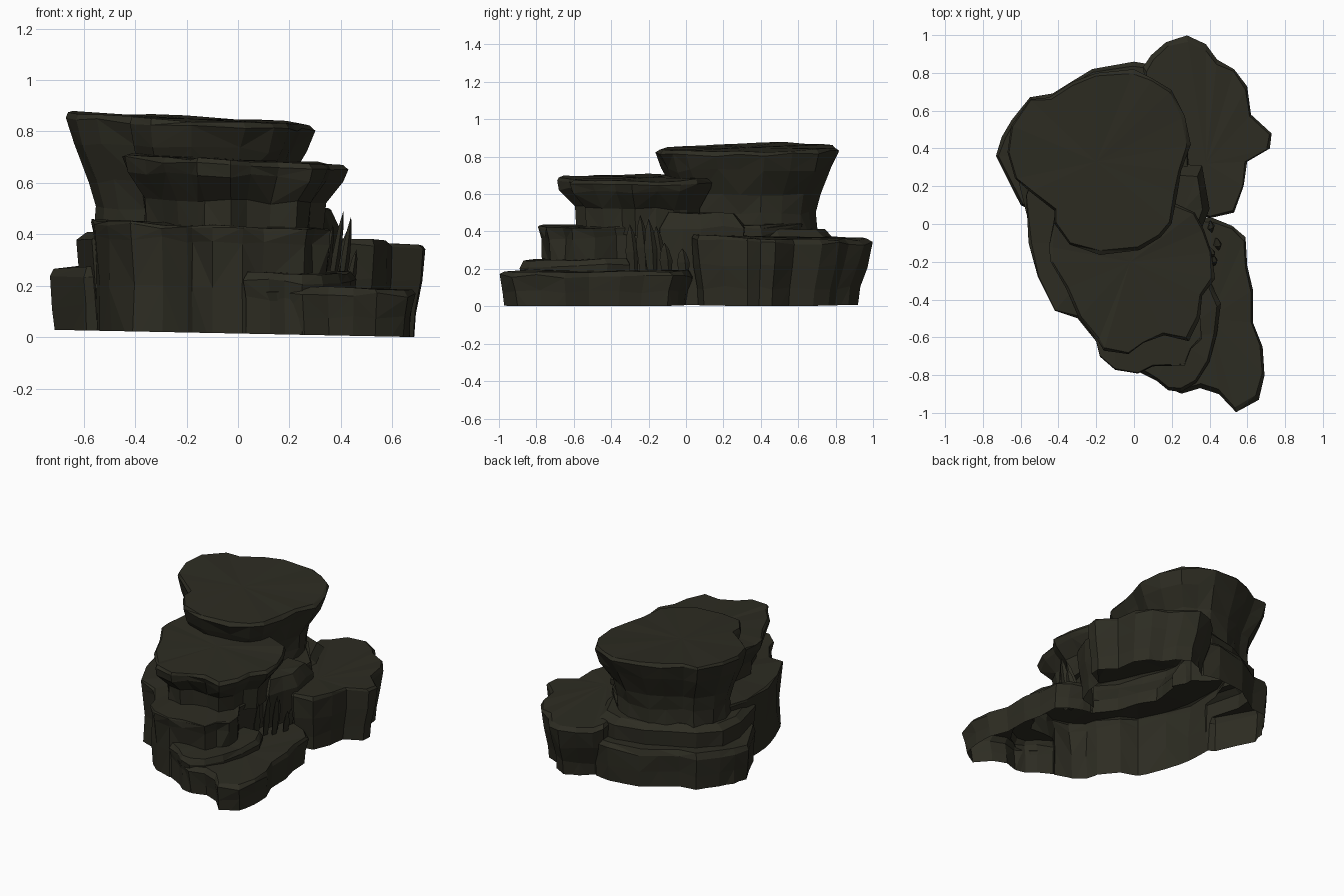
import bpy, bmesh, math, random
from mathutils import Vector

random.seed(4)
stone = bpy.data.materials.new("dark_olive_stone")
stone.diffuse_color = (0.026, 0.025, 0.016, 1)


def finish(name, bm):
    bmesh.ops.recalc_face_normals(bm, faces=bm.faces[:])
    me = bpy.data.meshes.new(name)
    bm.to_mesh(me)
    bm.free()
    me.materials.append(stone)
    ob = bpy.data.objects.new(name, me)
    bpy.context.scene.collection.objects.link(ob)
    return ob


def slab(name, outline, centre, levels, tilt=(0, 0), rough=0.013):
    """Stack scaled copies of an outline; the last ring is fanned to a bumpy top."""
    bm = bmesh.new()
    cx, cy = centre
    rings = []
    last = len(levels) - 1
    top = levels[-1][0]
    for k, (z, s) in enumerate(levels):
        ring = []
        for x, y in outline:
            f = s + random.uniform(-1, 1) * rough * (0.3 if s == 1 else 1.6)
            px, py = cx + (x - cx) * f, cy + (y - cy) * f
            w = max(0, z / top) ** 2
            dz = w * (tilt[0] * (px - cx) + tilt[1] * (py - cy))
            dz += random.uniform(-1, 1) * rough * (0.5 if k == last else 0.8)
            ring.append(bm.verts.new((px, py, z + dz)))
        rings.append(ring)
    n = len(outline)
    for a, b in zip(rings, rings[1:]):
        for i in range(n):
            j = (i + 1) % n
            # split each wall panel so it stays planar and chipped
            if i % 2:
                bm.faces.new((a[i], a[j], b[j]))
                bm.faces.new((a[i], b[j], b[i]))
            else:
                bm.faces.new((a[i], a[j], b[i]))
                bm.faces.new((a[j], b[j], b[i]))
    for ring, z in ((rings[-1], top), (rings[0], levels[0][0])):
        c = bm.verts.new((cx, cy, z))
        for i in range(n):
            bm.faces.new((ring[i], ring[(i + 1) % n], c))
    return finish(name, bm)


# Lower ledges
main_tier = slab("main_tier", [
    (-0.57, 0.15), (-0.56, -0.1), (-0.51, -0.28), (-0.42, -0.46), (-0.3, -0.5),
    (-0.2, -0.62), (-0.18, -0.7), (-0.1, -0.77), (0.02, -0.79), (0.1, -0.75),
    (0.27, -0.75), (0.3, -0.66), (0.36, -0.61), (0.35, -0.5), (0.28, -0.38),
    (0.3, -0.2), (0.31, 0.1), (0.28, 0.4), (0.1, 0.62), (-0.2, 0.66), (-0.45, 0.5)],
    (-0.1, -0.1), [(-0.06, 0.96), (0.2, 0.965), (0.38, 0.985), (0.43, 1), (0.44, 0.98)], (-0.03, 0.01))
back_ledge = slab("back_ledge", [
    (-0.6, 0.1), (-0.73, 0.36), (-0.7, 0.46), (-0.65, 0.55), (-0.55, 0.67), (-0.43, 0.69),
    (-0.32, 0.76), (-0.22, 0.82), (0, 0.86), (0.12, 0.84), (0.25, 0.6), (0.2, 0.1), (-0.3, -0.05)],
    (-0.15, 0.35), [(-0.07, 0.96), (0.12, 0.98), (0.24, 1), (0.27, 0.96)])
middle_shelf = slab("middle_shelf", [
    (-0.57, 0.05), (-0.63, 0.3), (-0.61, 0.47), (-0.5, 0.6), (-0.35, 0.66), (-0.2, 0.74),
    (0, 0.78), (0.15, 0.74), (0.25, 0.5), (0.2, 0.1), (-0.3, 0)],
    (-0.15, 0.33), [(-0.08, 0.9), (0.2, 0.98), (0.37, 1), (0.41, 0.9)])
rear_lobe = slab("rear_lobe", [
    (0.4, 0.03), (0.53, 0.06), (0.58, 0.2), (0.6, 0.33), (0.72, 0.4), (0.73, 0.48),
    (0.62, 0.58), (0.6, 0.73), (0.53, 0.82), (0.44, 0.87), (0.38, 0.95), (0.28, 1.0),
    (0.17, 0.96), (0.09, 0.89), (0.05, 0.83), (0.07, 0.6), (0.15, 0.3), (0.25, 0.1)],
    (0.38, 0.32), [(-0.09, 0.85), (0.1, 0.89), (0.22, 0.97), (0.35, 1), (0.375, 0.96)], (-0.03, -0.03))
front_ledge = slab("front_ledge", [
    (0.04, -0.76), (0.15, -0.85), (0.25, -0.9), (0.35, -0.87), (0.45, -0.9), (0.54, -0.995),
    (0.66, -0.93), (0.69, -0.8), (0.68, -0.65), (0.63, -0.52), (0.63, -0.35), (0.6, -0.22),
    (0.59, -0.07), (0.52, -0.01), (0.42, 0.03), (0.25, 0.05), (0.1, -0.4)],
    (0.4, -0.5), [(-0.1, 0.91), (0.08, 0.95), (0.165, 1), (0.19, 0.95)], (-0.02, 0.0))
front_step = slab("front_step", [
    (0.02, -0.78), (0.12, -0.83), (0.18, -0.88), (0.25, -0.89), (0.33, -0.84), (0.4, -0.73),
    (0.44, -0.58), (0.46, -0.42), (0.4, -0.3), (0.2, -0.3), (0.05, -0.5)],
    (0.22, -0.6), [(-0.11, 0.95), (0.15, 0.96), (0.22, 1), (0.25, 0.93)], (-0.02, 0.03))
crevice_wall = slab("crevice_wall", [
    (0.2, -0.16), (0.33, -0.14), (0.36, -0.02), (0.4, 0.08), (0.38, 0.2), (0.36, 0.31), (0.18, 0.32)],
    (0.26, 0.07), [(-0.12, 1), (0.2, 0.93), (0.42, 1), (0.5, 0.75)])

# Upper overhanging slabs
middle_overhang = slab("middle_overhang", [
    (-0.42, 0.05), (-0.45, -0.12), (-0.44, -0.2), (-0.36, -0.34), (-0.29, -0.5), (-0.19, -0.62),
    (-0.16, -0.67), (-0.03, -0.69), (0.05, -0.63), (0.16, -0.59), (0.29, -0.62), (0.35, -0.5),
    (0.36, -0.38), (0.43, -0.29), (0.41, -0.15), (0.37, -0.03), (0.32, 0.06), (0.15, 0.14), (-0.2, 0.15)],
    (-0.02, -0.2), [(0.39, 0.78), (0.53, 0.8), (0.63, 0.97), (0.675, 1), (0.69, 0.97)], (-0.05, 0.01))
top_overhang = slab("top_overhang", [
    (-0.67, 0.38), (-0.65, 0.52), (-0.55, 0.66), (-0.45, 0.67), (-0.33, 0.75), (-0.2, 0.8),
    (0, 0.82), (0.1, 0.77), (0.2, 0.71), (0.27, 0.57), (0.3, 0.42), (0.25, 0.28), (0.23, 0.16),
    (0.2, 0.0), (0.14, -0.07), (0.03, -0.14), (-0.18, -0.165), (-0.34, -0.11), (-0.42, 0.0),
    (-0.42, 0.07), (-0.55, 0.17), (-0.63, 0.24)],
    (-0.2, 0.33), [(0.36, 0.76), (0.5, 0.75), (0.6, 0.79), (0.74, 0.93), (0.83, 1), (0.85, 0.97)],
    (-0.05, 0.015))

# Merge everything into one hollow shell
others = (back_ledge, middle_shelf, rear_lobe, front_ledge, front_step, crevice_wall,
          middle_overhang, top_overhang)
for part in others:
    m = main_tier.modifiers.new("join", 'BOOLEAN')
    m.operation, m.solver, m.object = 'UNION', 'EXACT', part
dg = bpy.context.evaluated_depsgraph_get()
merged = bpy.data.meshes.new_from_object(main_tier.evaluated_get(dg))
main_tier.modifiers.clear()
for part in others:
    bpy.data.objects.remove(part)
bm = bmesh.new()
bm.from_mesh(merged)
# Trim to the slightly sloping ground cut, leaving the underside open
bmesh.ops.bisect_plane(bm, geom=bm.verts[:] + bm.edges[:] + bm.faces[:],
                       plane_co=(0, 0, 0.014), plane_no=Vector((0.02, 0, 1)).normalized(),
                       clear_inner=True)
for f in bm.faces:
    f.material_index = 0
bm.to_mesh(merged)
bm.free()
merged.materials.clear()
merged.materials.append(stone)
main_tier.data = merged
main_tier.name = "layered_rock"

# Thin shards standing in the right-hand crevice
for i, (x, y, h, lean) in enumerate([(0.33, -0.28, 0.27, 0.04), (0.36, -0.22, 0.32, 0.05),
                                     (0.4, -0.18, 0.3, 0.04), (0.37, -0.13, 0.26, 0.06),
                                     (0.43, -0.1, 0.17, 0.03), (0.4, -0.01, 0.14, 0.02)]):
    bm = bmesh.new()
    prev = None
    for t, w in ((0, 0.7), (0.45, 1.0), (0.8, 0.6)):
        ring = [bm.verts.new((x + lean * t + 0.018 * w * math.cos(a), y - lean * t * 0.5 + 0.035 * w * math.sin(a),
                              0.17 + h * t)) for a in (0.3, 1.8, 3.5, 4.9)]
        if prev:
            for k in range(4):
                bm.faces.new((prev[k], prev[(k + 1) % 4], ring[(k + 1) % 4], ring[k]))
        prev = ring
    tip = bm.verts.new((x + lean, y - lean * 0.5, 0.17 + h))
    for k in range(4):
        bm.faces.new((prev[k], prev[(k + 1) % 4], tip))
    finish("crevice_shard_%d" % (i + 1), bm)
